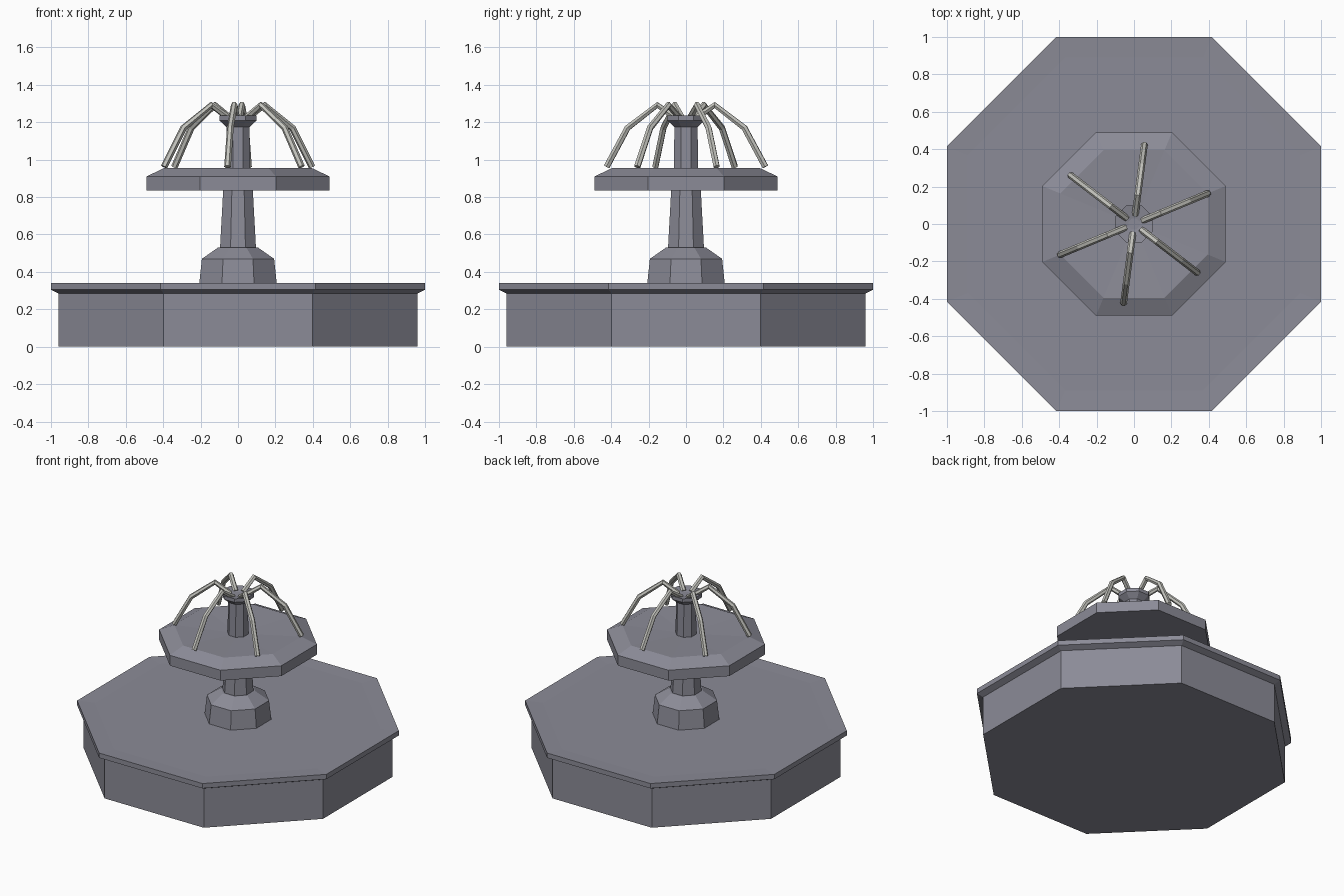
import bpy, bmesh
from math import cos, sin, pi, radians

if "Cube" in bpy.data.objects:
    bpy.data.objects.remove(bpy.data.objects["Cube"])


def material(name, rgb):
    m = bpy.data.materials.new(name)
    m.diffuse_color = (*rgb, 1)
    m.use_nodes = True
    m.node_tree.nodes["Principled BSDF"].inputs["Base Color"].default_value = m.diffuse_color
    return m


stone = material("stone", (0.26, 0.26, 0.31))
pale = material("pale_grey", (0.55, 0.55, 0.51))


def octagon_part(name, profile):
    """Stack octagon rings given as (apothem, z), bottom to top, capped at both ends."""
    bm = bmesh.new()
    rings = []
    for apothem, z in profile:
        r = apothem / cos(pi / 8)
        rings.append([bm.verts.new((r * cos(a), r * sin(a), z))
                      for a in (pi / 8 + i * pi / 4 for i in range(8))])
    for low, high in zip(rings, rings[1:]):
        for i in range(8):
            j = (i + 1) % 8
            bm.faces.new((low[i], low[j], high[j], high[i]))
    bm.faces.new(rings[0][::-1])
    bm.faces.new(rings[-1])
    mesh = bpy.data.meshes.new(name)
    bm.to_mesh(mesh)
    bm.free()
    mesh.materials.append(stone)
    ob = bpy.data.objects.new(name, mesh)
    bpy.context.collection.objects.link(ob)
    return ob


# Wide basin with overhanging rim and barely sunken top
octagon_part("basin", [(0.96, 0), (0.96, 0.285), (1.0, 0.305), (1.0, 0.34), (0.89, 0.336)])

# Foot and tapered column
octagon_part("pedestal", [(0.208, 0.33), (0.193, 0.47), (0.107, 0.53),
                          (0.096, 0.53), (0.079, 0.84)])

# Upper bowl with bevelled edge and shallow dished top
octagon_part("upper_bowl", [(0.49, 0.835), (0.49, 0.91), (0.395, 0.955), (0.05, 0.938)])

# Spout with flared head
octagon_part("spout", [(0.065, 0.93), (0.062, 1.175), (0.1, 1.21), (0.1, 1.235), (0.03, 1.222)])

# Six arching water jets
jet_profile = [(0.05, 1.22), (0.155, 1.292), (0.315, 1.17), (0.428, 0.962)]
for k in range(6):
    a = radians(22.5 + 60 * k)
    curve = bpy.data.curves.new(f"water_jet_{k + 1}", 'CURVE')
    curve.dimensions = '3D'
    curve.bevel_depth = 0.018
    curve.bevel_resolution = 1
    curve.use_fill_caps = True
    curve.materials.append(pale)
    spline = curve.splines.new('POLY')
    spline.points.add(len(jet_profile) - 1)
    for p, (r, z) in zip(spline.points, jet_profile):
        p.co = (r * cos(a), r * sin(a), z, 1)
    spline.use_smooth = False
    bpy.context.collection.objects.link(bpy.data.objects.new(curve.name, curve))
